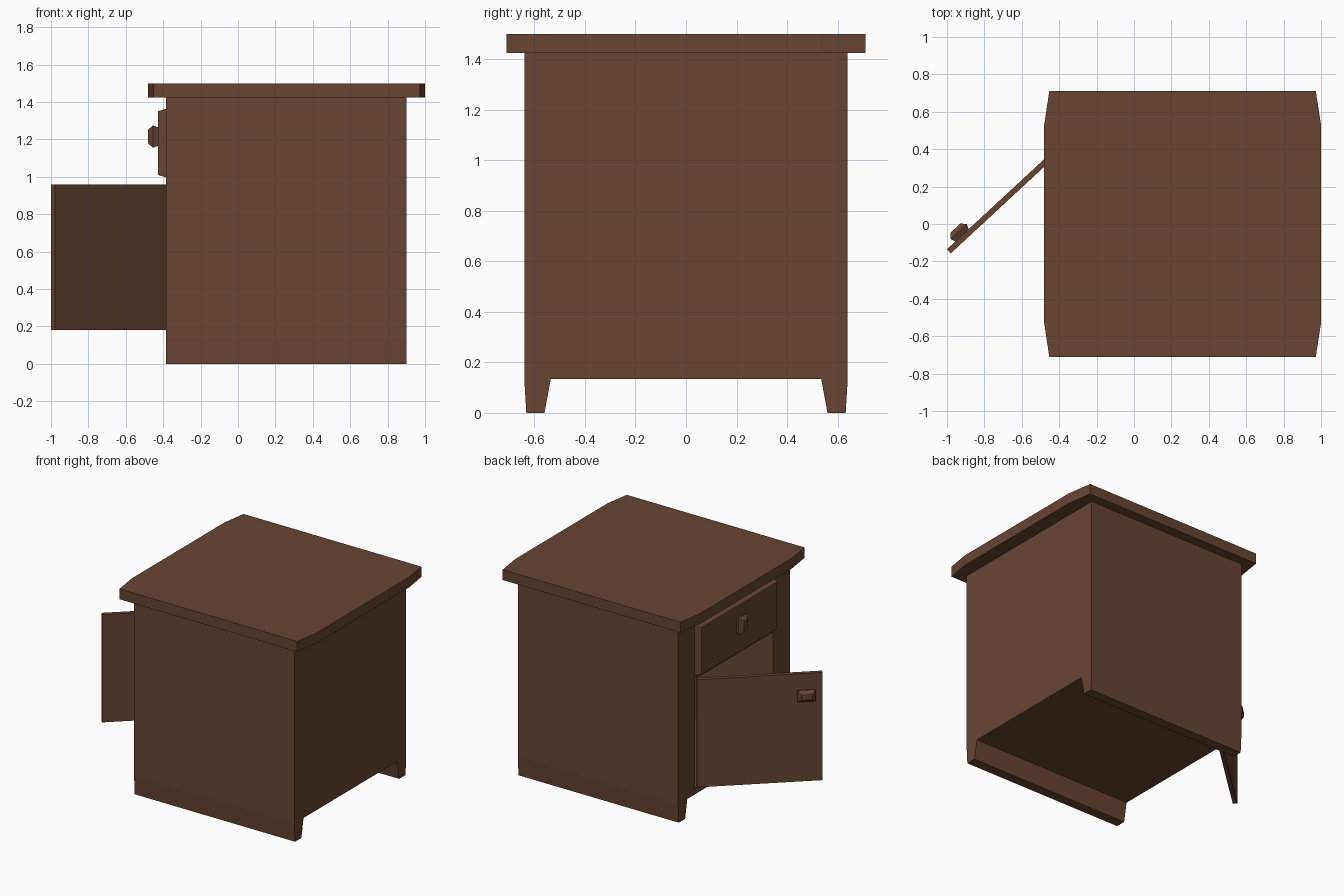
import bpy, bmesh
from mathutils import Matrix, Vector

if "Cube" in bpy.data.objects:
    bpy.data.objects.remove(bpy.data.objects["Cube"])

wood = bpy.data.materials.new("brown_wood")
wood.diffuse_color = (0.14, 0.058, 0.031, 1)
wood.use_nodes = True
wood.node_tree.nodes["Principled BSDF"].inputs["Base Color"].default_value = wood.diffuse_color


def loft(name, rings, matrix=Matrix()):
    """Solid skinned through matching closed rings of points."""
    bm = bmesh.new()
    loops = [[bm.verts.new(p) for p in ring] for ring in rings]
    for a, b in zip(loops, loops[1:]):
        for i in range(len(a)):
            j = (i + 1) % len(a)
            bm.faces.new((a[i], a[j], b[j], b[i]))
    bm.faces.new(loops[0])
    bm.faces.new(loops[-1])
    bmesh.ops.recalc_face_normals(bm, faces=bm.faces)
    mesh = bpy.data.meshes.new(name)
    bm.to_mesh(mesh)
    bm.free()
    mesh.materials.append(wood)
    ob = bpy.data.objects.new(name, mesh)
    ob.matrix_world = matrix
    bpy.context.collection.objects.link(ob)
    return ob


def rect(w, h, d):
    """Centred rectangle w x h lying at depth d."""
    return [(x * w / 2, y * h / 2, d) for x, y in ((-1, -1), (1, -1), (1, 1), (-1, 1))]


def frame(origin, u, n):
    """Local x runs along u, local y is up, local z runs along n."""
    m = Matrix((u, (0, 0, 1), n)).transposed().to_4x4()
    m.translation = origin
    return m


def knob(name, matrix, w, h):
    """Faceted pull with a wide waist."""
    loft(name, [rect(w - .025, h - .025, -.005), rect(w, h, .026),
                rect(w - .045, h - .045, .052)], matrix)


# cabinet body with runner feet, profile seen along x
half = [(.64, 1.425), (.64, .135), (.632, 0), (.56, 0), (.535, .135)]
profile = half + [(-y, z) for y, z in reversed(half)]
body = loft("cabinet_body", [[(x, y, z) for y, z in profile] for x in (-.385, .90)])

# hollow cupboard behind the door
cutter = loft("cupboard_cutter", [rect(.89, .79, -.1), rect(.89, .79, 1.2)],
              frame((-.385, 0, .575), (0, -1, 0), (1, 0, 0)))
cutter.hide_render = True
bpy.context.view_layer.update()
mod = body.modifiers.new("cupboard", 'BOOLEAN')
mod.operation = 'DIFFERENCE'
mod.solver = 'EXACT'
mod.object = cutter
bpy.context.view_layer.objects.active = body
bpy.ops.object.modifier_apply(modifier=mod.name)
bpy.data.objects.remove(cutter)

# table top with clipped corners
outline = [(-.48, -.53), (-.453, -.71), (.972, -.71), (1, -.53),
           (1, .53), (.972, .71), (-.453, .71), (-.48, .53)]
loft("table_top", [[(x, y, z) for x, y in outline] for z in (1.425, 1.5)])

# drawer front and its knob, facing -x
front_u, front_n = (0, 1, 0), (-1, 0, 0)
loft("drawer_front", [rect(.905, .37, -.005), rect(.865, .34, .043)],
     frame((-.385, 0, 1.18), front_u, front_n))
knob("drawer_knob", frame((-.428, 0, 1.215), front_u, front_n), .09, .12)

# open door; origin at the free edge of its outer face
u = Vector((.61, .565, 0)).normalized()
n = Vector((-u.y, u.x, 0))
edge = Vector((-1, -.135, .57))
loft("door", [rect(.831, .78, -.03), rect(.831, .78, 0)],
     frame(edge + u * .4155, u, n))
knob("door_knob", frame(edge + u * .11 + Vector((0, 0, .24)), u, n), .118, .085)
